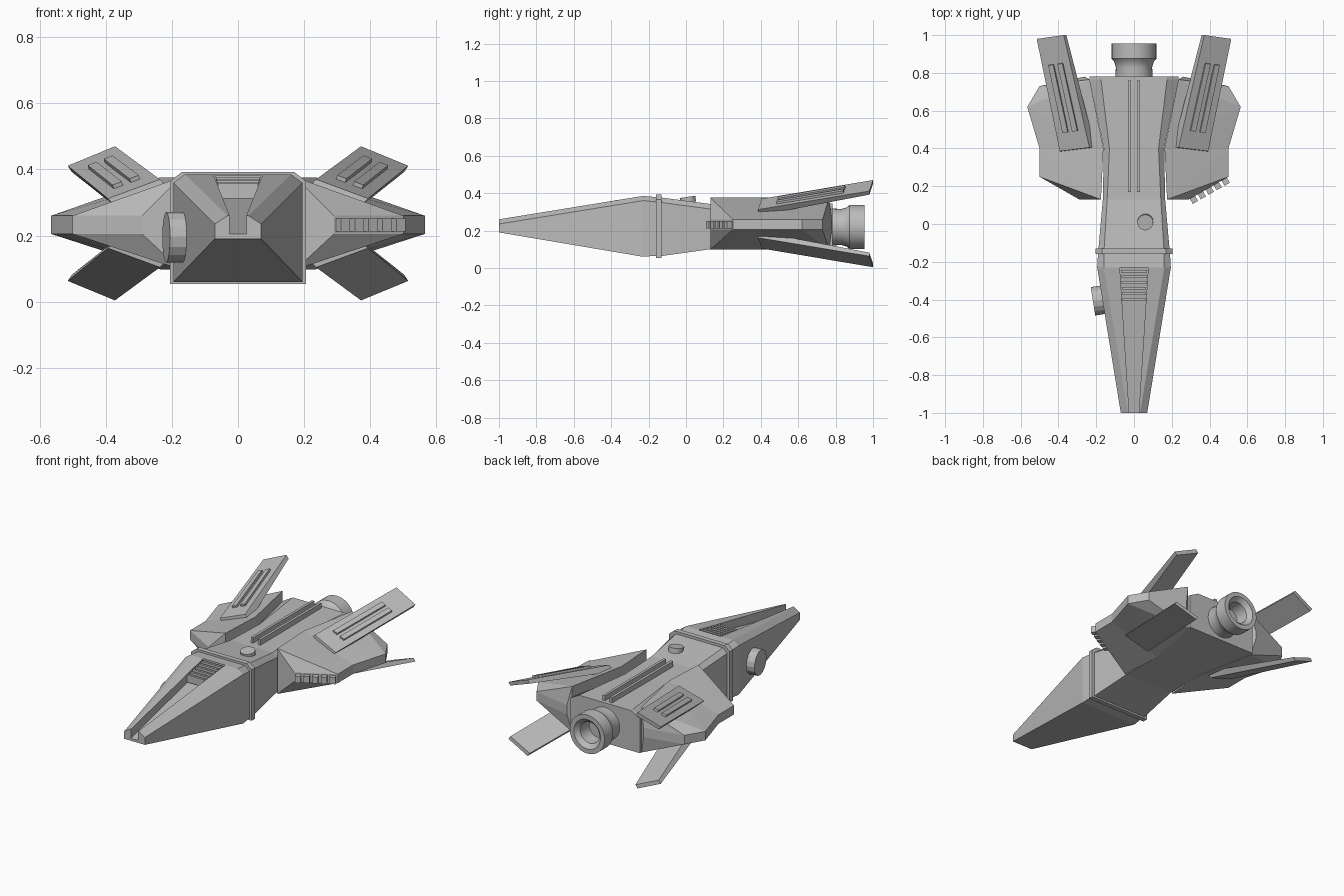
import bpy, bmesh, math
from mathutils import Vector, Matrix

if "Cube" in bpy.data.objects:
    bpy.data.objects.remove(bpy.data.objects["Cube"])

GREY = (0.5, 0.5, 0.5, 1)
hull_grey = bpy.data.materials.new("hull grey")
hull_grey.use_nodes = True
hull_grey.diffuse_color = GREY
hull_grey.node_tree.nodes["Principled BSDF"].inputs["Base Color"].default_value = GREY


def finish(name, bm):
    bmesh.ops.recalc_face_normals(bm, faces=bm.faces)
    mesh = bpy.data.meshes.new(name)
    bm.to_mesh(mesh)
    bm.free()
    mesh.materials.append(hull_grey)
    obj = bpy.data.objects.new(name, mesh)
    bpy.context.collection.objects.link(obj)
    return obj


def loft(name, rings):
    """Skin closed rings of equal length and cap both ends."""
    bm = bmesh.new()
    rows = [[bm.verts.new(p) for p in ring] for ring in rings]
    n = len(rows[0])
    for a, b in zip(rows, rows[1:]):
        for i in range(n):
            j = (i + 1) % n
            bm.faces.new((a[i], a[j], b[j], b[i]))
    bm.faces.new(rows[0])
    bm.faces.new(rows[-1])
    return finish(name, bm)


def section(y, half):
    """Mirror a half outline of (x, z) into a full ring at y."""
    return [(x, y, z) for x, z in half] + [(-x, y, z) for x, z in reversed(half)]


def hull(y, wide, top_wide, bottom, shoulder, top):
    return section(y, [(wide, bottom), (wide, shoulder), (top_wide, top)])


def box(name, centre, size, turn=0, tilt=0):
    bm = bmesh.new()
    bmesh.ops.create_cube(bm, size=1)
    bm.transform(Matrix.Translation(centre) @ Matrix.Rotation(turn, 4, 'Z')
                 @ Matrix.Rotation(tilt, 4, 'X') @ Matrix.Diagonal((*size, 1)))
    return finish(name, bm)


def disc(name, centre, radius, depth, sides, rotation):
    bm = bmesh.new()
    bmesh.ops.create_cone(bm, cap_ends=True, segments=sides, radius1=radius,
                          radius2=radius, depth=depth)
    bm.transform(Matrix.Translation(centre) @ rotation)
    return finish(name, bm)


# Nose with a channel sunk into its top
loft("nose", [
    section(-1.0, [(.07, .19), (.07, .235), (.032, .26), (.025, .26), (.025, .205)]),
    section(-.23, [(.195, .06), (.195, .36), (.16, .385), (.075, .385), (.075, .335)])])
loft("nose_base", [hull(-.23, .195, .16, .06, .36, .385),
                   hull(-.15, .19, .158, .066, .352, .378)])
for i in range(6):
    y = -.25 - .03 * i
    box("channel_rib", (0, y, .362 + .16 * (y + .23)), (.14 + .12 * (y + .23), .014, .045))

# Collar, neck and spine
loft("collar", [hull(y, .205, .17, .053, .365, .392) for y in (-.16, -.13)])
loft("spine", [hull(-.13, .188, .158, .064, .35, .376),
               hull(.13, .165, .142, .1, .315, .342),
               hull(.4, .16, .13, .1, .312, .342),
               hull(.765, .235, .175, .1, .312, .345),
               hull(.782, .235, .175, .1, .312, .345)])
for side in (-1, 1):
    box("spine_rail", (side * .024, .465, .352), (.016, .59, .046))
disc("hatch", (.06, .01, .365), .042, .03, 20, Matrix.Rotation(.14, 4, 'X'))


# Wings: high root ridge falling to a flat outer rim
def wing(name, side):
    bm = bmesh.new()
    root = [(.175, .13), (.162, .4), (.235, .765)]
    rim = [(.29, .13), (.5, .25), (.5, .4), (.565, .62), (.5, .73), (.26, .78)]

    def row(points, z):
        return [bm.verts.new((side * x, y, z)) for x, y in points]
    ru, rl = row(root, .376), row(root, .098)
    eu, el = row(rim, .26), row(rim, .205)
    for r, e in ((ru, eu), (rl, el)):
        for f in ((r[0], e[0], e[1]), (r[0], e[1], e[2]), (r[0], e[2], r[1]),
                  (r[1], e[2], e[3]), (r[1], e[3], r[2]),
                  (r[2], e[3], e[4]), (r[2], e[4], e[5])):
            bm.faces.new(f)
    upper, lower = eu + ru[::-1], el + rl[::-1]
    for i in range(len(upper)):
        j = (i + 1) % len(upper)
        bm.faces.new((upper[i], upper[j], lower[j], lower[i]))
    return finish(name, bm)


# Fins: tilted tapering slabs; the upper pair carry two raised bars
FRONT = [(.236, .405, .37), (.393, .385, .312), (.36, .385, .279), (.205, .405, .338)]
REAR = [(.372, 1.0, .47), (.515, .98, .411), (.502, .98, .392), (.358, 1.0, .45)]


def fin_point(u, v, lift):
    a, b, c, d = (Vector(p) for p in (FRONT[0], FRONT[1], REAR[0], REAR[1]))
    normal = (b - a).cross(c - a).normalized()
    return a.lerp(b, u).lerp(c.lerp(d, u), v) + normal * lift


for side, label in ((-1, "right"), (1, "left")):
    wing(label + "_wing", side)
    for level, up in (("upper", True), ("lower", False)):
        def place(p):
            return (side * p[0], p[1], p[2] if up else .474 - p[2])
        loft(f"{label}_{level}_fin", [[place(p) for p in end] for end in (FRONT, REAR)])
        if up:
            for u in (.25, .58):
                loft(label + "_fin_bar", [
                    [place(fin_point(a, v, h)) for a, h in
                     ((u, -.004), (u + .18, -.004), (u + .18, .012), (u, .012))]
                    for v in (.16, .76)])

# Teeth along the front edge of the left wing
edge_angle = math.atan2(.12, .21)
for i in range(5):
    t = .09 + .2 * i
    box("wing_tooth", (.295 + .21 * t, .123 + .12 * t, .232), (.032, .045, .04), edge_angle)

# Round pod on the right side of the nose
disc("side_pod", (-.19, -.405, .195), .076, .055, 16,
     Matrix.Rotation(.155, 4, 'Z') @ Matrix.Rotation(math.pi / 2, 4, 'Y'))

# Engine: turned bell with a hollow mouth
SIDES = 32
bell = [(.1, .77), (.096, .83), (.105, .86), (.118, .875), (.118, .955),
        (.09, .955), (.065, .93), (.06, .85)]
engine = loft("engine", [[(r * math.cos(2 * math.pi * k / SIDES), y,
                           .219 + r * math.sin(2 * math.pi * k / SIDES))
                          for k in range(SIDES)] for r, y in bell])
bpy.ops.object.select_all(action='DESELECT')
engine.select_set(True)
bpy.context.view_layer.objects.active = engine
bpy.ops.object.shade_smooth_by_angle(angle=math.radians(30))
